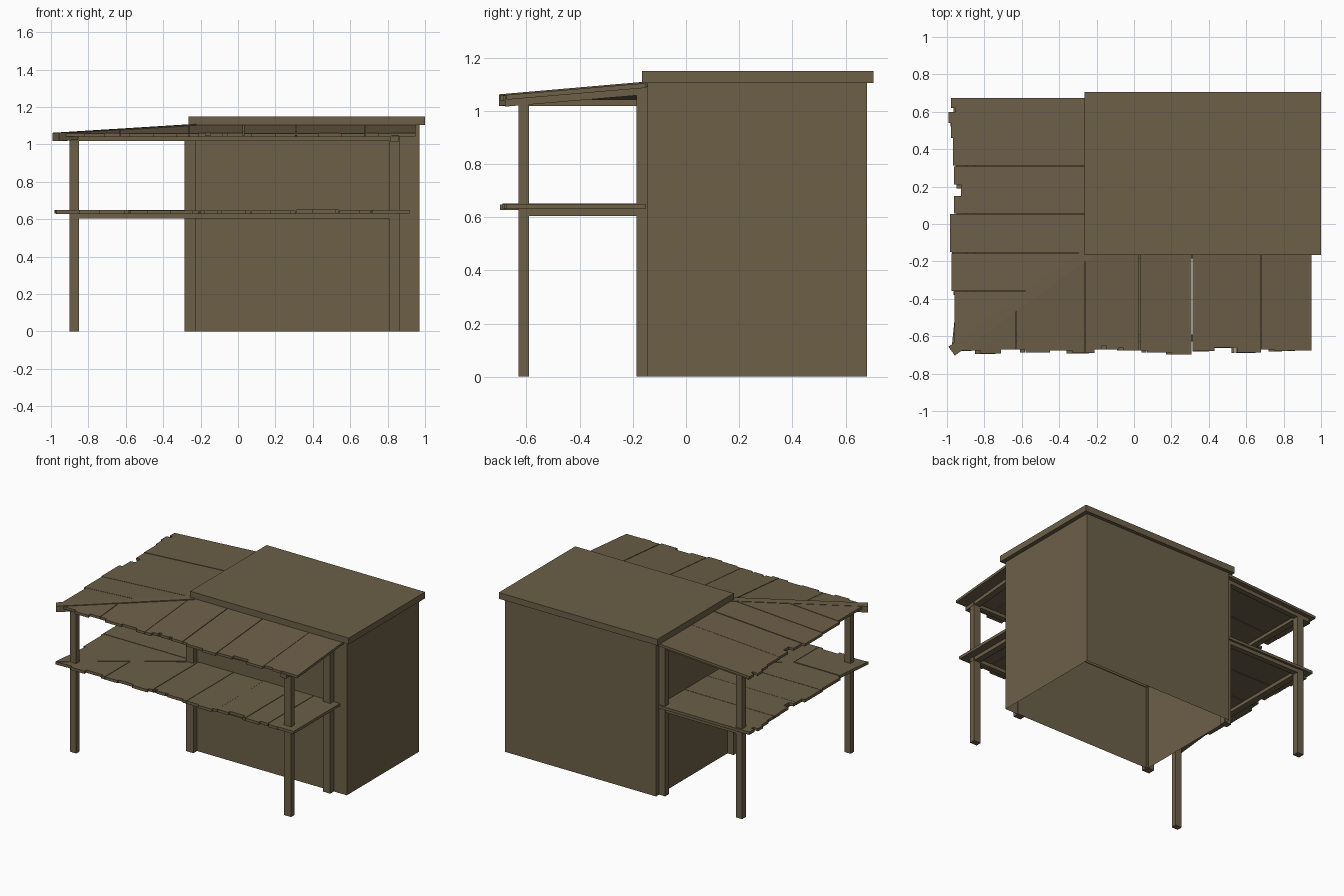
import bpy, bmesh, random
from mathutils import Vector

if "Cube" in bpy.data.objects:
    bpy.data.objects.remove(bpy.data.objects["Cube"])

random.seed(4)
wood = bpy.data.materials.new("weathered brown wood")
wood.diffuse_color = (0.15, 0.115, 0.064, 1)
wood.use_nodes = True
wood.node_tree.nodes["Principled BSDF"].inputs["Base Color"].default_value = wood.diffuse_color


def finish(name, bm):
    bmesh.ops.recalc_face_normals(bm, faces=bm.faces)
    me = bpy.data.meshes.new(name)
    bm.to_mesh(me)
    bm.free()
    me.materials.append(wood)
    ob = bpy.data.objects.new(name, me)
    bpy.context.collection.objects.link(ob)
    return ob


def prism(name, pts, top, thick):
    """Extruded outline; top(x, y) gives the height of the upper side."""
    bm = bmesh.new()
    up = [bm.verts.new((x, y, top(x, y))) for x, y in pts]
    lo = [bm.verts.new((x, y, top(x, y) - thick)) for x, y in pts]
    bm.faces.new(up)
    bm.faces.new(lo[::-1])
    n = len(pts)
    for i in range(n):
        j = (i + 1) % n
        bm.faces.new((up[i], lo[i], lo[j], up[j]))
    return finish(name, bm)


def box(name, x0, x1, y0, y1, z0, z1, open_bottom=False):
    ob = prism(name, [(x0, y0), (x1, y0), (x1, y1), (x0, y1)], lambda x, y: z1, z1 - z0)
    if open_bottom:
        bm = bmesh.new()
        bm.from_mesh(ob.data)
        low = [f for f in bm.faces if f.normal.z < -0.9]
        bmesh.ops.delete(bm, geom=low, context='FACES_ONLY')
        bm.to_mesh(ob.data)
        bm.free()
    return ob


# House body (open underneath) and its flat cap
box("house_walls", -0.237, 0.97, -0.145, 0.68, 0, 1.11, True)
box("house_roof_slab", -0.265, 1.0, -0.166, 0.705, 1.105, 1.15)

# Porch heights: flat floor, and two roof slopes that meet on the hip line
CX, CY, K = -0.24, -0.15, 0.726


def floor_z(x, y):
    return 0.649


def front_z(x, y):
    return 1.105 + (y - CY) * 0.085


def left_z(x, y):
    return 1.105 + (x - CX) * 0.0617


# Posts
posts = {
    "outer_corner_post": (-0.90, -0.85, -0.63, -0.59),
    "outer_right_post": (0.81, 0.865, -0.63, -0.59),
    "outer_back_post": (-0.90, -0.85, 0.60, 0.645),
    "wall_corner_post": (-0.285, -0.225, -0.187, -0.135),
    "wall_right_post": (0.81, 0.867, -0.187, -0.14),
    "wall_back_post": (-0.285, -0.23, 0.60, 0.645),
}
for name, r in posts.items():
    box(name, *r, 0, 1.04 if name.startswith("outer") else 1.06)

# Beams under the floor and the porch roof
for lvl, z0, z1 in (("floor", 0.605, 0.632), ("roof", 1.018, 1.042)):
    box(lvl + "_front_beam", -0.90, 0.867, -0.628, -0.592, z0, z1)
    box(lvl + "_left_beam", -0.898, -0.852, -0.63, 0.645, z0, z1)
    lift = 0.03 if lvl == "roof" else 0
    box(lvl + "_front_ledger", -0.285, 0.867, -0.185, -0.14, z0 + lift, z1 + lift)
    box(lvl + "_left_ledger", -0.283, -0.23, -0.185, 0.645, z0 + lift, z1 + lift)


def cross(name, x0, x1, y0, y1, top, drop):
    prism(name, [(x0, y0), (x1, y0), (x1, y1), (x0, y1)],
          lambda x, y: top(x, y) - drop, 0.03)


cross("floor_right_cross_beam", 0.815, 0.862, -0.61, -0.145, floor_z, 0.015)
cross("floor_back_cross_beam", -0.87, -0.237, 0.603, 0.642, floor_z, 0.015)
cross("roof_right_cross_beam", 0.815, 0.862, -0.68, -0.145, front_z, 0.014)
cross("roof_back_cross_beam", -0.95, -0.237, 0.603, 0.642, left_z, 0.014)


# Planks with ragged outer ends, mitred along the hip line
def inner_front(x):
    return CY + min(0, x - CX) * K


def inner_left(y):
    return CX + min(0, y - CY) / K


def planks(name, seams, steps, inner, top, swap, thick):
    for i, (a, b) in enumerate(zip(seams, seams[1:])):
        a, b = a + 0.002, b - 0.002
        pts = [(a, inner(a)), (b, inner(b))]
        u = b
        for lo, v in reversed(steps):           # each step reaches down to lo
            if lo >= u:
                continue
            end = max(lo, a)
            pts += [(p, min(v, inner(p) - 0.003)) for p in (u, end)]
            u = end
            if u <= a:
                break
        dz = random.uniform(-0.002, 0.002)
        if swap:
            pts = [(v, u) for u, v in pts]
        prism(f"{name}_{i + 1}", pts, lambda x, y: top(x, y) + dz, thick)


front_steps = [(-0.97, -.675), (-.82, -.692), (-.71, -.67), (-.58, -.686), (-.45, -.675),
               (-.33, -.69), (-.21, -.67), (-.17, -.65), (-.15, -.67), (-.08, -.66),
               (-.06, -.675), (.07, -.686), (.2, -.697), (.31, -.68), (.43, -.66),
               (.55, -.688), (.68, -.67), (.75, -.68), (.82, -.675)]
left_steps = [(-.67, -.96), (-.36, -.977), (-.15, -.985), (.055, -.962), (.15, -.925),
              (.21, -.962), (.31, -.967), (.46, -.978), (.54, -.992), (.6, -.955),
              (.62, -.978)]
planks("roof_front_plank", [-.96, -.63, -.26, .03, .31, .68, .95],
       front_steps, inner_front, front_z, False, 0.018)
planks("roof_left_plank", [-.665, -.36, -.155, .055, .31, .675],
       left_steps, inner_left, left_z, True, 0.018)

# Floor planks reuse the ragged ends, shifted a little
floor_front = [(u - 0.03, v - 0.002) for u, v in front_steps]
floor_left = [(u - 0.02, v + 0.012) for u, v in left_steps]
planks("floor_front_plank", [-.97, -.58, -.21, .07, .31, .54, .71, .92],
       floor_front, inner_front, floor_z, False, 0.02)
planks("floor_left_plank", [-.685, -.4, -.15, .1, .36, .66],
       floor_left, inner_left, floor_z, True, 0.02)

# Hip rafter covering the joint of the two roof slopes
a, b = Vector((CX, CY)), Vector((-0.975, -0.68))
d = (b - a).normalized()
n = Vector((-d.y, d.x)) * 0.029
prism("hip_rafter", [tuple(p) for p in (a + n, b + n, b - n, a - n)],
      lambda x, y: 1.108 - 0.0506 * (Vector((x, y)) - a).dot(d), 0.044)
